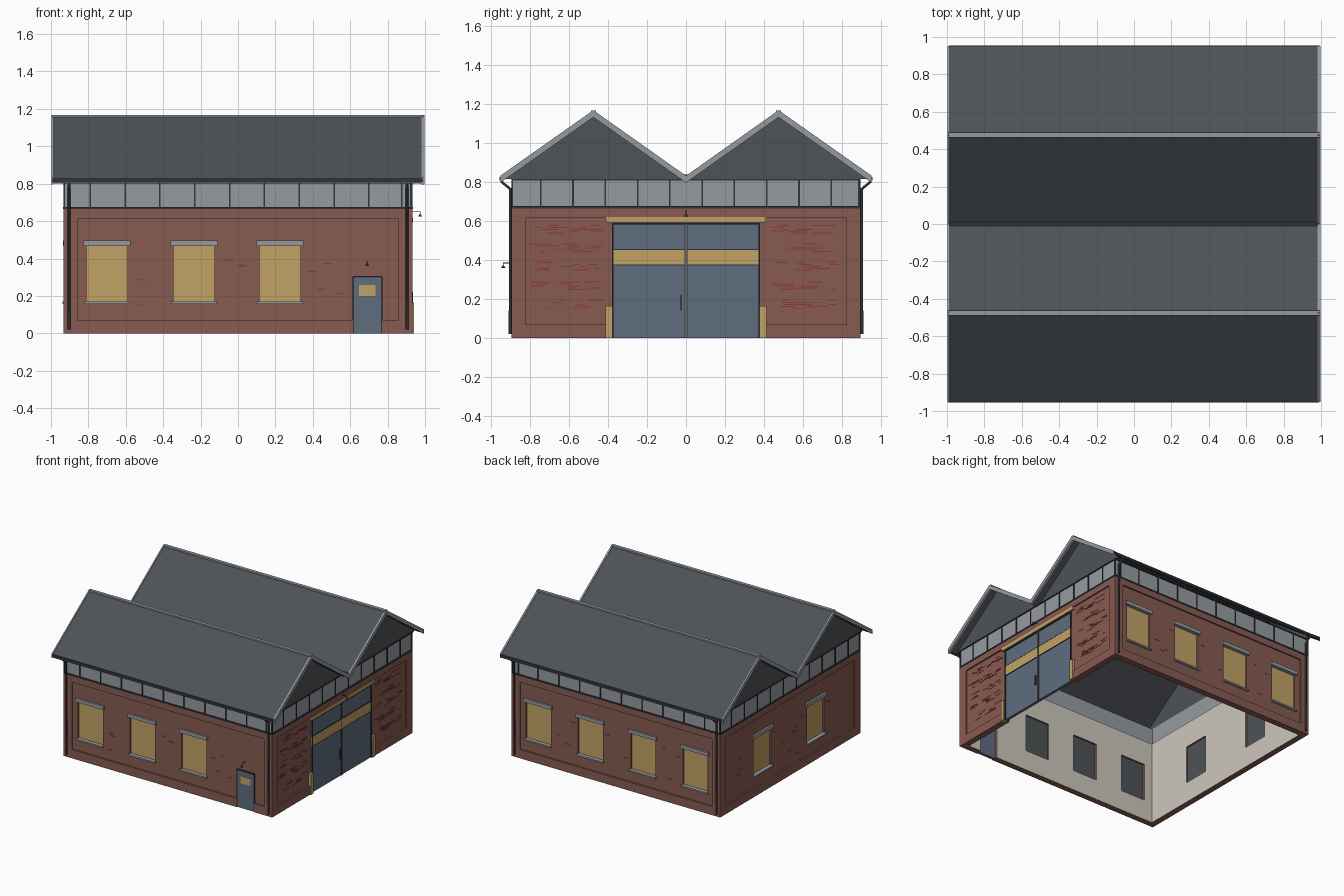
import bpy, bmesh, math, random
from mathutils import Matrix, Vector

random.seed(4)
if "Cube" in bpy.data.objects:
    bpy.data.objects.remove(bpy.data.objects["Cube"], do_unlink=True)


def material(name, r, g, b):
    lin = [((c / 255 + 0.055) / 1.055) ** 2.4 for c in (r, g, b)] + [1]
    m = bpy.data.materials.new(name)
    m.use_nodes = True
    m.diffuse_color = lin
    m.node_tree.nodes["Principled BSDF"].inputs["Base Color"].default_value = lin
    return m


BRICK = material("brick", 136, 91, 82)
RED = material("worn red brick", 140, 58, 50)
ROOF = material("roof slate", 78, 82, 87)
METAL = material("light metal", 150, 154, 160)
DARK = material("dark frame", 48, 52, 56)
YELLOW = material("yellow", 194, 162, 101)
BLUE = material("door blue", 96, 109, 126)
PLASTER = material("plaster", 205, 200, 188)

# Sides are turned copies of the front: u runs along the wall, d outward
TURN = {"front": 0, "right": 1, "back": 2, "left": 3}
HALF = {"front": 0.895, "back": 0.895, "right": 0.932, "left": 0.932}
WALL_TOP, EAVE, RIDGE_Y = 0.67, 0.815, 0.475


def other(side):
    return HALF["right"] if side in ("front", "back") else HALF["front"]


def finish(name, bm, mat):
    bmesh.ops.recalc_face_normals(bm, faces=bm.faces)
    me = bpy.data.meshes.new(name)
    bm.to_mesh(me)
    bm.free()
    me.materials.append(mat)
    ob = bpy.data.objects.new(name, me)
    bpy.context.scene.collection.objects.link(ob)
    return ob


def boxes(name, mat, items):
    """Each item: side, u0, u1, d0, d1, z0, z1 with d measured from the wall face."""
    bm = bmesh.new()
    for side, u0, u1, d0, d1, z0, z1 in items:
        h = HALF[side]
        m = (Matrix.Rotation(TURN[side] * math.pi / 2, 4, "Z")
             @ Matrix.Translation(((u0 + u1) / 2, -h - (d0 + d1) / 2, (z0 + z1) / 2))
             @ Matrix.Diagonal((u1 - u0, d1 - d0, z1 - z0, 1)))
        bmesh.ops.create_cube(bm, size=1, matrix=m)
    return finish(name, bm, mat)


def extrude_x(name, mat, polygons, spans):
    """Extrude convex y-z polygons along x."""
    bm = bmesh.new()
    for x0, x1 in spans:
        for poly in polygons:
            face = bm.faces.new([bm.verts.new((x0, y, z)) for y, z in poly])
            ext = bmesh.ops.extrude_face_region(bm, geom=[face])["geom"]
            bmesh.ops.translate(bm, vec=(x1 - x0, 0, 0),
                                verts=[v for v in ext if isinstance(v, bmesh.types.BMVert)])
    return finish(name, bm, mat)


def tube(name, points, radius, mat):
    cu = bpy.data.curves.new(name, "CURVE")
    cu.dimensions = "3D"
    cu.bevel_depth, cu.bevel_resolution, cu.use_fill_caps = radius, 1, True
    sp = cu.splines.new("POLY")
    sp.points.add(len(points) - 1)
    for p, co in zip(sp.points, points):
        p.co = (*co, 1)
    cu.materials.append(mat)
    ob = bpy.data.objects.new(name, cu)
    bpy.context.scene.collection.objects.link(ob)


# Openings
windows = ([("front", u) for u in (-0.70, -0.235, 0.225)]
           + [("back", u) for u in (-0.70, -0.235, 0.235, 0.70)]
           + [("left", u) for u in (-0.34, 0.34)])
WIN, SILL, HEAD = 0.11, 0.165, 0.47
DOOR_L, DOOR_R, DOOR_TOP = 0.615, 0.77, 0.305
GATE, GATE_TOP = 0.38, 0.59

# Brick walls: hollow shell, shallow recessed panel per side, cut openings
walls = boxes("brick_walls", BRICK, [("front", -0.932, 0.932, -1.79, 0, 0, WALL_TOP)])
cutters = [
    boxes("cut_interior", BRICK, [("front", -0.882, 0.882, -1.74, -0.05, -1, 1)]),
    boxes("cut_panels", BRICK, [(s, 0.073 - other(s), other(s) - 0.073, -0.012, 0.1, 0.07, 0.615)
                                for s in TURN]),
    boxes("cut_openings", BRICK,
          [(s, u - WIN, u + WIN, -0.1, 0.1, SILL, HEAD) for s, u in windows]
          + [("front", DOOR_L, DOOR_R, -0.1, 0.1, -0.1, DOOR_TOP),
             ("right", -GATE, GATE, -0.1, 0.1, -0.1, GATE_TOP)]),
]
bpy.context.view_layer.objects.active = walls
for c in cutters:
    mod = walls.modifiers.new("cut", "BOOLEAN")
    mod.operation, mod.solver, mod.object = "DIFFERENCE", "EXACT", c
    bpy.ops.object.modifier_apply(modifier=mod.name)
    bpy.data.objects.remove(c, do_unlink=True)
walls.data.materials.clear()
walls.data.materials.append(BRICK)
walls.data.materials.append(PLASTER)
for p in walls.data.polygons:
    n, c = p.normal, p.center
    inner = (abs(n.x) > 0.9 and n.x * c.x < 0 and abs(abs(c.x) - 0.882) < 0.003) or \
            (abs(n.y) > 0.9 and n.y * c.y < 0 and abs(abs(c.y) - 0.845) < 0.003)
    p.material_index = int(inner)

# Windows
boxes("window_panes", YELLOW, [(s, u - WIN, u + WIN, -0.032, -0.025, SILL, HEAD) for s, u in windows])
boxes("window_backs", ROOF, [(s, u - WIN, u + WIN, -0.036, -0.032, SILL, HEAD) for s, u in windows])
boxes("window_lintels", METAL, [(s, u - 0.125, u + 0.125, -0.03, 0.004, HEAD - 0.003, 0.495) for s, u in windows])
boxes("window_sills", METAL, [(s, u - 0.12, u + 0.12, -0.03, 0.006, 0.158, 0.17) for s, u in windows])

# Small front door
boxes("front_door", BLUE, [("front", DOOR_L, DOOR_R, -0.03, -0.006, 0, DOOR_TOP)])
boxes("front_door_frame", DARK, [
    ("front", DOOR_L - 0.002, DOOR_L + 0.005, -0.03, 0, 0, DOOR_TOP),
    ("front", DOOR_R - 0.005, DOOR_R + 0.002, -0.03, 0, 0, DOOR_TOP),
    ("front", DOOR_L, DOOR_R, -0.03, 0, DOOR_TOP - 0.006, DOOR_TOP + 0.002)])
boxes("front_door_window", YELLOW, [("front", 0.647, 0.735, -0.01, -0.003, 0.2, 0.258)])

# Large double gate with yellow band, guards and lintel
boxes("gate_leaves", BLUE, [("right", -GATE, -0.004, -0.03, -0.008, 0, GATE_TOP),
                            ("right", 0.004, GATE, -0.03, -0.008, 0, GATE_TOP)])
boxes("gate_band", YELLOW, [("right", -GATE, GATE, -0.01, -0.004, 0.375, 0.455)])
frame = [("right", s * (GATE - 0.004) - 0.004, s * (GATE - 0.004) + 0.004, -0.03, 0, 0, GATE_TOP) for s in (-1, 1)]
frame += [("right", -GATE, GATE, -0.03, 0, GATE_TOP - 0.008, GATE_TOP),
          ("right", -0.007, 0.007, -0.03, -0.002, 0, GATE_TOP),
          ("right", -GATE, GATE, -0.01, -0.003, 0.452, 0.457),
          ("right", -GATE, GATE, -0.01, -0.003, 0.372, 0.377),
          ("right", -0.027, -0.022, -0.01, 0.004, 0.14, 0.22)]
boxes("gate_frame", DARK, frame)
boxes("gate_centre_strip", METAL, [("right", -0.003, 0.003, -0.02, 0, 0, GATE_TOP)])
guards = [("right", s * 0.395 - 0.017, s * 0.395 + 0.017, -0.03, 0.008, 0, 0.165) for s in (-1, 1)]
boxes("gate_guards", YELLOW, guards + [("right", -0.41, 0.41, -0.03, 0.004, 0.593, 0.62)])

# Worn bricks: dense bands beside the gate, scattered elsewhere
worn = []
for z in (0.17, 0.265, 0.365, 0.46, 0.555):
    for row in range(-2, 3):
        for k in range(5):
            u = random.uniform(0.45, 0.77) * random.choice((-1, 1))
            w = random.uniform(0.015, 0.045)
            worn.append(("right", u - w, u + w, -0.013, -0.01, z + row * 0.01, z + row * 0.01 + 0.005))
for s in ("front", "back", "left"):
    for k in range(22):
        u, z = random.uniform(-0.75, 0.57), random.uniform(0.13, 0.42)
        if all(abs(u - v) > WIN + 0.03 for t, v in windows if t == s):
            worn.append((s, u - 0.02, u + 0.02, -0.013, -0.01, z, z + 0.005))
boxes("worn_bricks", RED, worn)

# Glazed band with mullions and rails
boxes("band_panels", METAL, [(s, -other(s) + 0.006, other(s) - 0.006, -0.03, -0.006, WALL_TOP, EAVE) for s in TURN])
mullions = []
for s in TURN:
    o = other(s)
    if s in ("front", "back"):
        us = [-0.045 + 0.1863 * k for k in range(-4, 5)] + [0.875]
        us = us if s == "front" else [-u for u in us]
    else:
        us = [(k + 0.5) * 0.1655 for k in range(-5, 5)]
    mullions += [(s, u - 0.004, u + 0.004, -0.01, 0, WALL_TOP, EAVE) for u in us]
    mullions += [(s, -o, o, -0.03, 0.003, WALL_TOP - 0.005, WALL_TOP + 0.006),
                 (s, -o, o, -0.03, 0, EAVE - 0.008, EAVE),
                 (s, -o, -o + 0.008, -0.012, 0, WALL_TOP, EAVE)]
boxes("band_frame", DARK, mullions)

# Double gable roof
TOP, LOW = 1.168, 0.832


def slopes(lift, thick):
    out = []
    for s in (-1, 1):
        for foot in (0, 0.952):
            a, b = (s * foot, LOW + lift), (s * RIDGE_Y, TOP + lift)
            out.append([a, b, (b[0], b[1] - thick), (a[0], a[1] - thick)])
    return out


extrude_x("roof_slopes", ROOF, slopes(-0.004, 0.028), [(-0.988, 0.982)])
extrude_x("barge_boards", METAL, slopes(0, 0.036), [(-0.998, -0.988), (0.982, 0.996)])
extrude_x("ridge_caps", METAL, [[(s * RIDGE_Y - 0.013, TOP - 0.012), (s * RIDGE_Y + 0.013, TOP - 0.012),
                                 (s * RIDGE_Y + 0.013, TOP - 0.001), (s * RIDGE_Y - 0.013, TOP - 0.001)]
                                for s in (-1, 1)], [(-0.995, 0.995)])
extrude_x("gable_ends", ROOF, [[(s * 0.01, EAVE), (s * RIDGE_Y, TOP - 0.025), (s * 0.935, EAVE)]
                               for s in (-1, 1)], [(-0.925, -0.905), (0.905, 0.925)])
extrude_x("valley_gutter", DARK, [[(-0.01, 0.826), (0.01, 0.826), (0.01, 0.838), (-0.01, 0.838)]], [(-0.986, 0.98)])
boxes("eave_gutters", DARK, [(s, -0.995, 0.99, 0.042, 0.06, 0.808, 0.825) for s in ("front", "back")])

# Downpipes near every corner
for sx in (-1, 1):
    for sy in (-1, 1):
        tube("downpipe", [(sx * 0.903, sy * y, z) for y, z in
                          ((0.902, 0.02), (0.902, 0.765), (0.945, 0.80), (0.945, 0.82))], 0.008, DARK)

# Bracket lamps above the door and the gate
for name, base, out in (("door_lamp", Vector((0.69, -0.893, 0.385)), Vector((0, -1, 0))),
                        ("gate_lamp", Vector((0.93, 0, 0.65)), Vector((1, 0, 0)))):
    tip = base + out * 0.044
    tube(name + "_arm", [base, tip, tip - Vector((0, 0, 0.018))], 0.003, DARK)
    bm = bmesh.new()
    bmesh.ops.create_cone(bm, cap_ends=True, segments=12, radius1=0.011, radius2=0.004, depth=0.012,
                          matrix=Matrix.Translation(tip - Vector((0, 0, 0.02))))
    finish(name + "_shade", bm, DARK)
